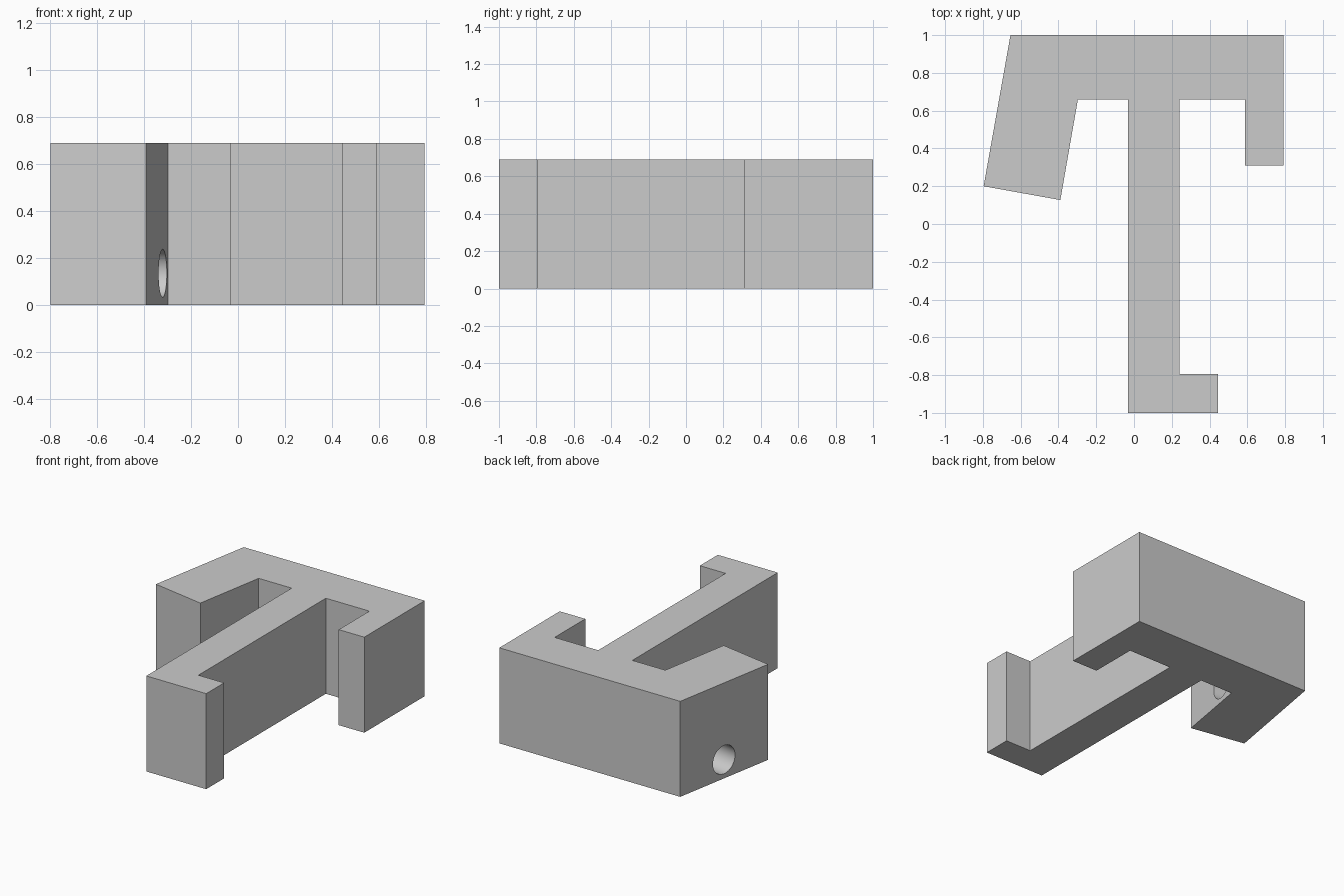
import bpy
import bmesh
from mathutils import Vector

HEIGHT = 0.69

default = bpy.data.objects.get("Cube")
if default:
    bpy.data.objects.remove(default, do_unlink=True)

# Plain grey material
grey = bpy.data.materials.new("plain_grey")
grey.use_nodes = True
grey.diffuse_color = (0.6, 0.6, 0.6, 1)
grey.node_tree.nodes["Principled BSDF"].inputs["Base Color"].default_value = grey.diffuse_color


def extruded(name, outline, height):
    """Extrude a plan outline upward from the ground."""
    bm = bmesh.new()
    face = bm.faces.new([bm.verts.new((x, y, 0)) for x, y in outline])
    top = bmesh.ops.extrude_face_region(bm, geom=[face])["geom"]
    moved = [v for v in top if isinstance(v, bmesh.types.BMVert)]
    bmesh.ops.translate(bm, verts=moved, vec=(0, 0, height))
    bmesh.ops.recalc_face_normals(bm, faces=bm.faces)
    mesh = bpy.data.meshes.new(name)
    bm.to_mesh(mesh)
    bm.free()
    mesh.materials.append(grey)
    obj = bpy.data.objects.new(name, mesh)
    bpy.context.collection.objects.link(obj)
    return obj


# Bracket: crossbar, slanted arm, hooked stem and short arm in one outline
slant_top, slant_outer = Vector((-0.654, 1)), Vector((-0.796, 0.2))
slant_inner, slant_root = Vector((-0.39, 0.127)), Vector((-0.297, 0.66))
bracket = extruded("bracket", [
    slant_top, slant_outer, slant_inner, slant_root,
    (-0.033, 0.66), (-0.033, -1), (0.446, -1), (0.446, -0.795),
    (0.24, -0.795), (0.24, 0.66), (0.588, 0.66), (0.588, 0.31),
    (0.792, 0.31), (0.792, 1),
], HEIGHT)

# Round hole bored square through the slanted arm
bore = (slant_outer - slant_inner).normalized().to_3d()
centre = Vector((-0.52, 0.565, 0.136))
bpy.ops.mesh.primitive_cylinder_add(
    vertices=64, radius=0.102, depth=0.6, location=centre,
    rotation=bore.to_track_quat("Z", "Y").to_euler())
cutter = bpy.context.object
cutter.name = "hole_cutter"
cutter.hide_render = True
cutter.data.materials.append(grey)

bpy.ops.object.select_all(action="DESELECT")
bracket.select_set(True)
bpy.context.view_layer.objects.active = bracket
cut = bracket.modifiers.new("hole", "BOOLEAN")
cut.operation = "DIFFERENCE"
cut.solver = "EXACT"
cut.object = cutter
bpy.ops.object.modifier_apply(modifier=cut.name)
bpy.data.objects.remove(cutter, do_unlink=True)

# Smooth hole wall, crisp edges elsewhere
bpy.ops.object.shade_smooth_by_angle()
